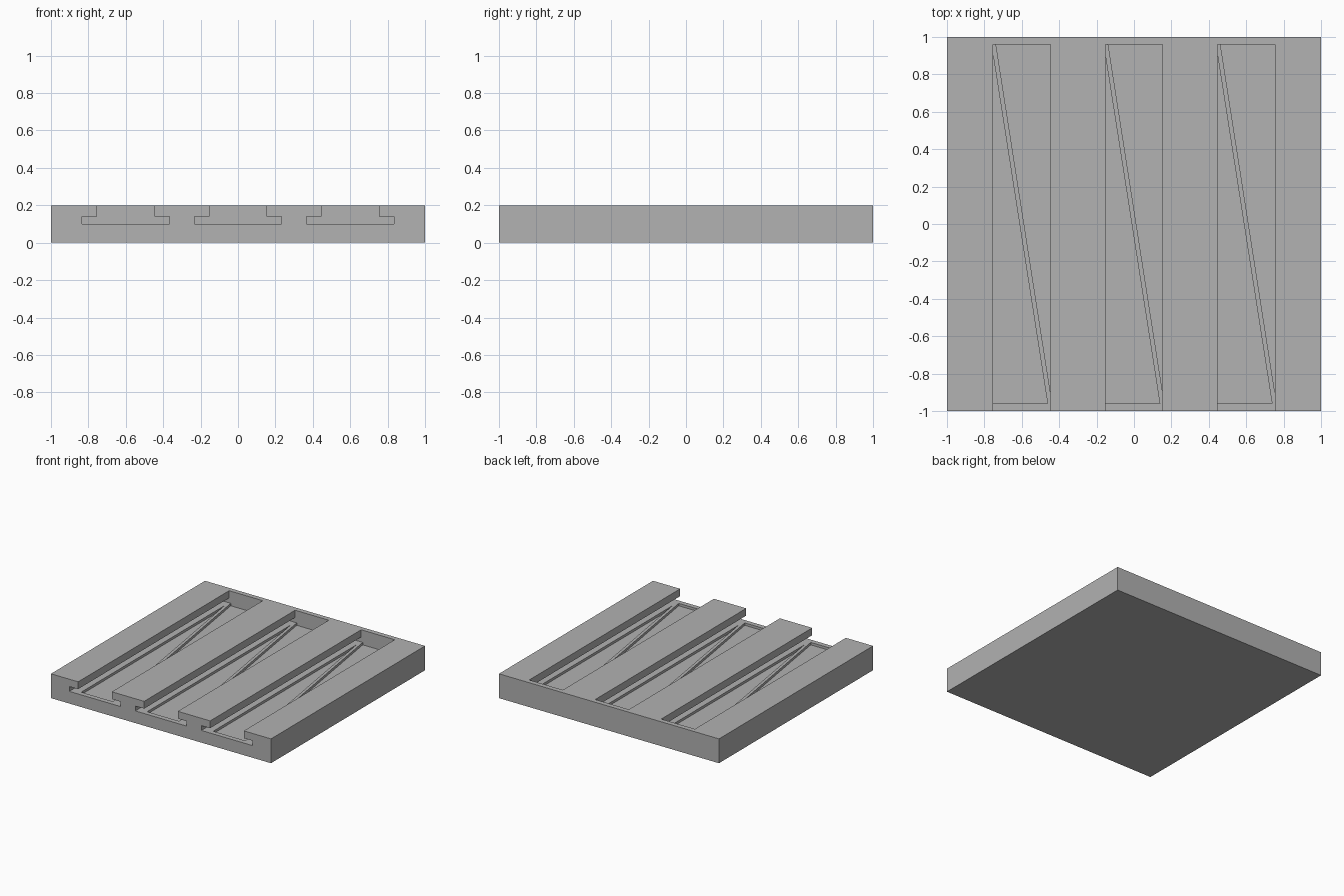
import bpy, bmesh
from mathutils import Vector

if "Cube" in bpy.data.objects:
    bpy.data.objects.remove(bpy.data.objects["Cube"], do_unlink=True)

grey = bpy.data.materials.new("plain_grey")
grey.use_nodes = True
colour = (0.445, 0.445, 0.445, 1)
grey.diffuse_color = colour
grey.node_tree.nodes["Principled BSDF"].inputs["Base Color"].default_value = colour


def prism(name, points, sweep):
    """Extrude a closed outline along a vector."""
    bm = bmesh.new()
    face = bm.faces.new([bm.verts.new(p) for p in points])
    new = bmesh.ops.extrude_face_region(bm, geom=[face])["geom"]
    verts = [v for v in new if isinstance(v, bmesh.types.BMVert)]
    bmesh.ops.translate(bm, verts=verts, vec=Vector(sweep))
    bmesh.ops.recalc_face_normals(bm, faces=bm.faces)
    mesh = bpy.data.meshes.new(name)
    bm.to_mesh(mesh)
    bm.free()
    mesh.materials.append(grey)
    obj = bpy.data.objects.new(name, mesh)
    bpy.context.collection.objects.link(obj)
    return obj


def cut(target, cutter):
    """Subtract the cutter for good and discard it."""
    mod = target.modifiers.new("cut", "BOOLEAN")
    mod.operation = "DIFFERENCE"
    mod.solver = "EXACT"
    mod.object = cutter
    bpy.context.view_layer.objects.active = target
    bpy.ops.object.modifier_apply(modifier=mod.name)
    bpy.data.objects.remove(cutter, do_unlink=True)


# Solid slab
HEIGHT, FLOOR, LIP = 0.2, 0.1, 0.14
slab = prism("slotted_slab", [(-1, -1, 0), (1, -1, 0), (1, 1, 0), (-1, 1, 0)], (0, 0, HEIGHT))

NECK, WIDE, END = 0.153, 0.233, 0.96   # half widths and end of each slot
RIB_X, RIB_Y = 0.015, 0.08             # gap left between the two pockets
POCKET = 0.08

for cx in (-0.6, 0, 0.6):
    # T-shaped slot, open at the front
    half = [(WIDE, FLOOR), (WIDE, LIP), (NECK, LIP), (NECK, HEIGHT + 0.1)]
    outline = half + [(-x, z) for x, z in reversed(half)]
    slot = prism("slot_cutter", [(cx + x, -1.1, z) for x, z in outline], (0, END + 1.1, 0))
    cut(slab, slot)

    # Two triangular floor pockets, leaving a thin diagonal rib
    for s in (1, -1):
        triangle = [(-NECK, -END), (NECK - RIB_X, -END), (-NECK, END - RIB_Y + 0.02)]
        pocket = prism("pocket_cutter", [(cx + s * x, s * y, POCKET) for x, y in triangle],
                       (0, 0, FLOOR + 0.01 - POCKET))
        cut(slab, pocket)
